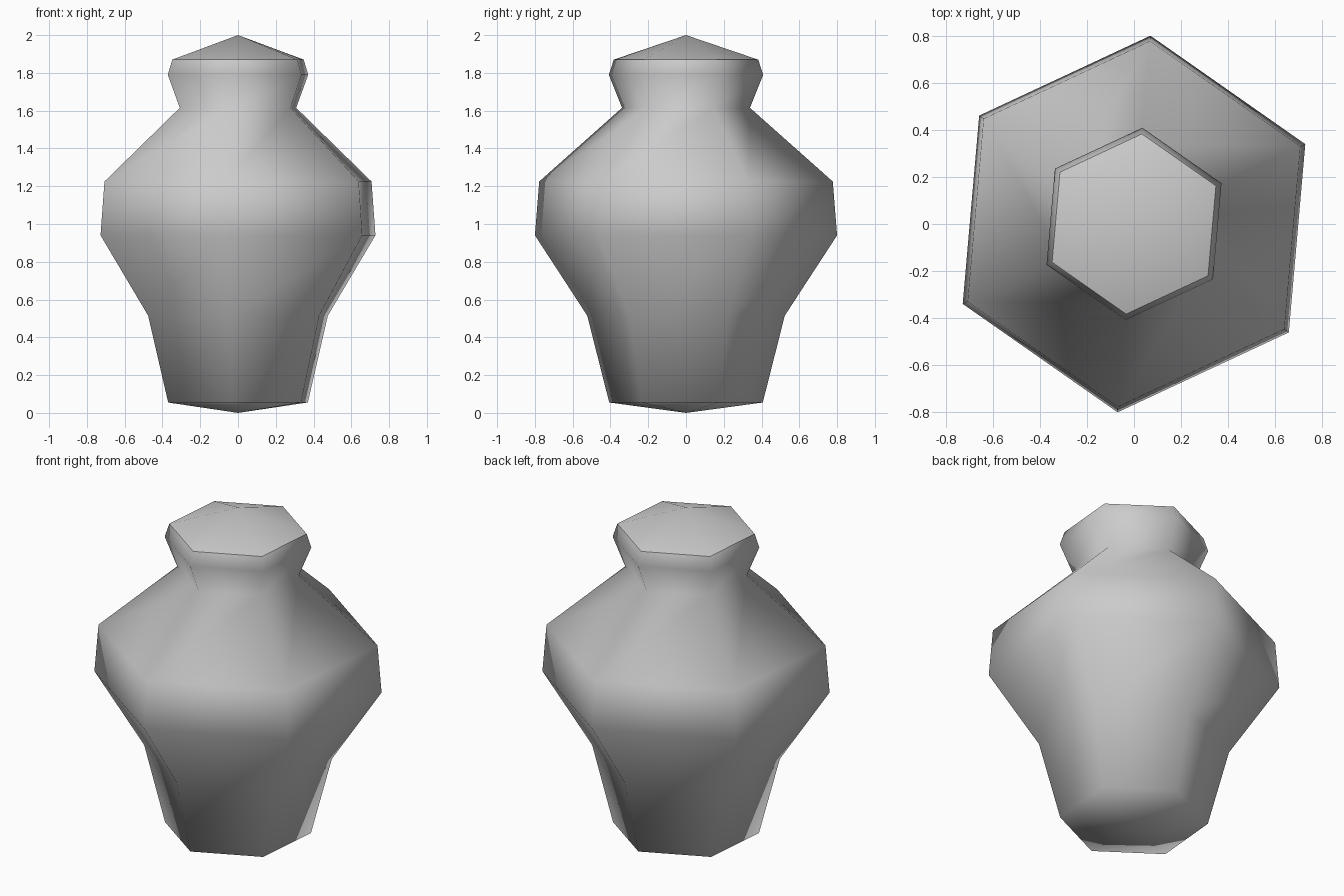
import bpy
import bmesh
from math import cos, sin, radians, tau

cube = bpy.data.objects.get("Cube")
if cube:
    bpy.data.objects.remove(cube, do_unlink=True)

SIDES = 6
TURN = radians(25)

# Profile as (radius, height), from the base rim to the lid rim
PROFILE = [(0.408, 0.055), (0.525, 0.515), (0.803, 0.94), (0.78, 1.225),
           (0.34, 1.615), (0.41, 1.79), (0.384, 1.87)]

clay = bpy.data.materials.new("grey clay")
clay.use_nodes = True
colour = (0.6, 0.6, 0.6, 1)
clay.diffuse_color = colour
clay.node_tree.nodes["Principled BSDF"].inputs["Base Color"].default_value = colour

bm = bmesh.new()


def ring(radius, z):
    angles = [TURN + tau * i / SIDES for i in range(SIDES)]
    return [bm.verts.new((radius * cos(a), radius * sin(a), z)) for a in angles]


# Six-sided body
rings = [ring(r, z) for r, z in PROFILE]
for low, high in zip(rings, rings[1:]):
    for i in range(SIDES):
        j = (i + 1) % SIDES
        bm.faces.new((low[i], low[j], high[j], high[i]))

# Shallow pointed base and lid
base_tip = bm.verts.new((0, 0, 0))
lid_tip = bm.verts.new((0, 0, 2))
for i in range(SIDES):
    j = (i + 1) % SIDES
    bm.faces.new((rings[0][j], rings[0][i], base_tip))
    bm.faces.new((rings[-1][i], rings[-1][j], lid_tip))

# Smooth everywhere, with a crisp edge around the lid
for face in bm.faces:
    face.smooth = True
for edge in bm.edges:
    if all(v in rings[-1] for v in edge.verts):
        edge.smooth = False

mesh = bpy.data.meshes.new("vase")
bm.to_mesh(mesh)
bm.free()
mesh.materials.append(clay)
bpy.context.collection.objects.link(bpy.data.objects.new("vase", mesh))
